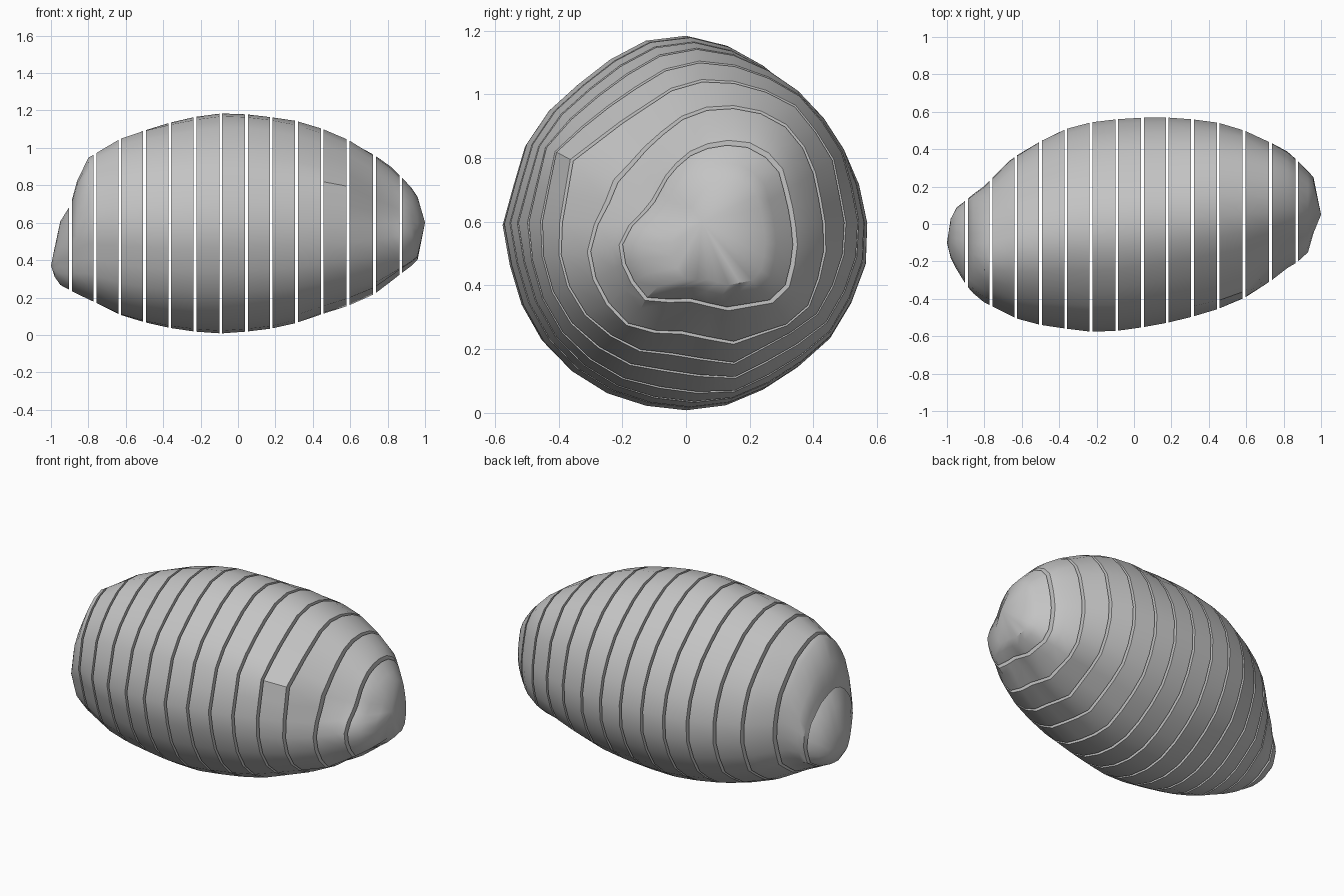
import bpy, bmesh, math
from mathutils import Vector

if "Cube" in bpy.data.objects:
    bpy.data.objects.remove(bpy.data.objects["Cube"])

# Envelope of the body: x, y min, y max, z min, z max
ENVELOPE = [
    (-0.98, -0.18, 0.03, 0.31, 0.47), (-0.95, -0.24, 0.09, 0.265, 0.61),
    (-0.895, -0.33, 0.135, 0.235, 0.70), (-0.86, -0.37, 0.165, 0.215, 0.83),
    (-0.80, -0.42, 0.21, 0.185, 0.955), (-0.67, -0.485, 0.345, 0.12, 1.035),
    (-0.63, -0.505, 0.375, 0.10, 1.06), (-0.50, -0.54, 0.455, 0.06, 1.105),
    (-0.365, -0.56, 0.52, 0.03, 1.14), (-0.23, -0.577, 0.555, 0.01, 1.168),
    (-0.09, -0.572, 0.572, 0.0, 1.187), (0.045, -0.553, 0.58, 0.01, 1.182),
    (0.175, -0.53, 0.58, 0.025, 1.167), (0.31, -0.50, 0.567, 0.05, 1.147),
    (0.45, -0.46, 0.545, 0.10, 1.105), (0.59, -0.40, 0.50, 0.15, 1.045),
    (0.73, -0.31, 0.44, 0.215, 0.965), (0.82, -0.24, 0.39, 0.285, 0.90),
    (0.87, -0.21, 0.345, 0.325, 0.85), (0.93, -0.155, 0.285, 0.37, 0.785),
    (0.96, -0.05, 0.25, 0.40, 0.74)]
TIPS = (Vector((-1, -0.1, 0.37)), Vector((1, 0.05, 0.6)))

# Cross-section outlines (y, z) at the left end, the middle and the right end
LEFT = [(-1, 0), (-.9, .5), (-.55, .9), (-.15, 1), (.4, .78), (.85, .35),
        (1, -.15), (.85, -.65), (.35, -.95), (-.2, -1), (-.75, -.75)]
MIDDLE = [(-.58, .6), (-.5, .87), (-.41, .98), (-.2, 1.14), (-.08, 1.185), (.06, 1.18),
          (.2, 1.12), (.4, .96), (.53, .77), (.58, .54), (.55, .4), (.46, .24),
          (.3, .1), (.07, .005), (-.2, .035), (-.42, .17), (-.54, .38)]
NEAR_RIGHT = [(-.4, .55), (-.36, .79), (-.2, .91), (0, 1.04), (.2, 1.03), (.36, .95),
              (.46, .8), (.5, .6), (.49, .45), (.4, .29), (.14, .15), (0, .18),
              (-.18, .2), (-.31, .3), (-.39, .43)]
RIGHT = [(-.21, .5), (-.2, .56), (-.11, .65), (-.05, .76), (.02, .82), (.1, .85),
         (.19, .845), (.29, .79), (.325, .66), (.345, .54), (.33, .42), (.3, .35),
         (.12, .32), (.02, .35), (-.12, .345), (-.18, .42)]

CUTS = [-0.895, -0.765, -0.632, -0.5, -0.365, -0.23, -0.092,
        0.045, 0.178, 0.312, 0.45, 0.588, 0.73, 0.87]
HALF_GAP = 0.0075
SIDES = 28


def radii(outline):
    """Fit the outline to a -1..1 box and sample its radius all round."""
    ys, zs = [p[0] for p in outline], [p[1] for p in outline]
    unit = [Vector(((2 * y - max(ys) - min(ys)) / (max(ys) - min(ys)),
                    (2 * z - max(zs) - min(zs)) / (max(zs) - min(zs)))) for y, z in outline]
    result = []
    for k in range(SIDES):
        a = math.tau * k / SIDES
        d = Vector((math.cos(a), math.sin(a)))
        best = 0
        for p, q in zip(unit, unit[1:] + unit[:1]):
            e = q - p
            den = d.x * e.y - d.y * e.x
            if abs(den) < 1e-9:
                continue
            t = (p.x * e.y - p.y * e.x) / den
            s = (p.x * d.y - p.y * d.x) / den
            if t > 0 and -1e-6 <= s <= 1 + 1e-6:
                best = max(best, t)
        result.append(best)
    return result


SHAPES = [[-0.9] + radii(LEFT), [-0.3] + radii(MIDDLE), [0.15] + radii(MIDDLE),
          [0.59] + radii(NEAR_RIGHT), [0.87] + radii(RIGHT)]


def sample(table, x):
    """Linear lookup in a table whose rows start with x."""
    if x <= table[0][0]:
        return table[0][1:]
    for a, b in zip(table, table[1:]):
        if x <= b[0]:
            t = (x - a[0]) / (b[0] - a[0])
            return [u + (v - u) * t for u, v in zip(a[1:], b[1:])]
    return table[-1][1:]


def ring(bm, x):
    y0, y1, z0, z1 = sample(ENVELOPE, x)
    verts = []
    for k, r in enumerate(sample(SHAPES, x)):
        a = math.tau * k / SIDES
        verts.append(bm.verts.new((x, (y0 + y1) / 2 + (y1 - y0) / 2 * r * math.cos(a),
                                   (z0 + z1) / 2 + (z1 - z0) / 2 * r * math.sin(a))))
    return verts


def close(bm, loop, tip):
    """Close a slice with a flat cut face, or with a fan to the tip."""
    if tip is None:
        bm.faces.new(loop)
    else:
        v = bm.verts.new(tip)
        for a, b in zip(loop, loop[1:] + loop[:1]):
            bm.faces.new((a, b, v))


grey = bpy.data.materials.new("plain grey")
grey.diffuse_color = (0.55, 0.55, 0.55, 1)
grey.use_nodes = True
grey.node_tree.nodes["Principled BSDF"].inputs["Base Color"].default_value = grey.diffuse_color

# Separate slices, each a short closed loft
for i in range(len(CUTS) + 1):
    first, last = i == 0, i == len(CUTS)
    lo = ENVELOPE[0][0] if first else CUTS[i - 1] + HALF_GAP
    hi = ENVELOPE[-1][0] if last else CUTS[i] - HALF_GAP
    inner = [row[0] for row in ENVELOPE if lo + 0.015 < row[0] < hi - 0.015]
    bm = bmesh.new()
    loops = [ring(bm, x) for x in [lo] + inner + [hi]]
    for A, B in zip(loops, loops[1:]):
        for k in range(SIDES):
            n = (k + 1) % SIDES
            bm.faces.new((A[k], A[n], B[n], B[k]))
    close(bm, loops[0], TIPS[0] if first else None)
    close(bm, loops[-1], TIPS[1] if last else None)
    bmesh.ops.recalc_face_normals(bm, faces=bm.faces)
    mesh = bpy.data.meshes.new("slice")
    bm.to_mesh(mesh)
    bm.free()
    mesh.materials.append(grey)
    ob = bpy.data.objects.new(f"slice_{i + 1:02d}", mesh)
    bpy.context.collection.objects.link(ob)
    bpy.ops.object.select_all(action='DESELECT')
    ob.select_set(True)
    bpy.context.view_layer.objects.active = ob
    bpy.ops.object.shade_smooth_by_angle(angle=math.radians(35))
